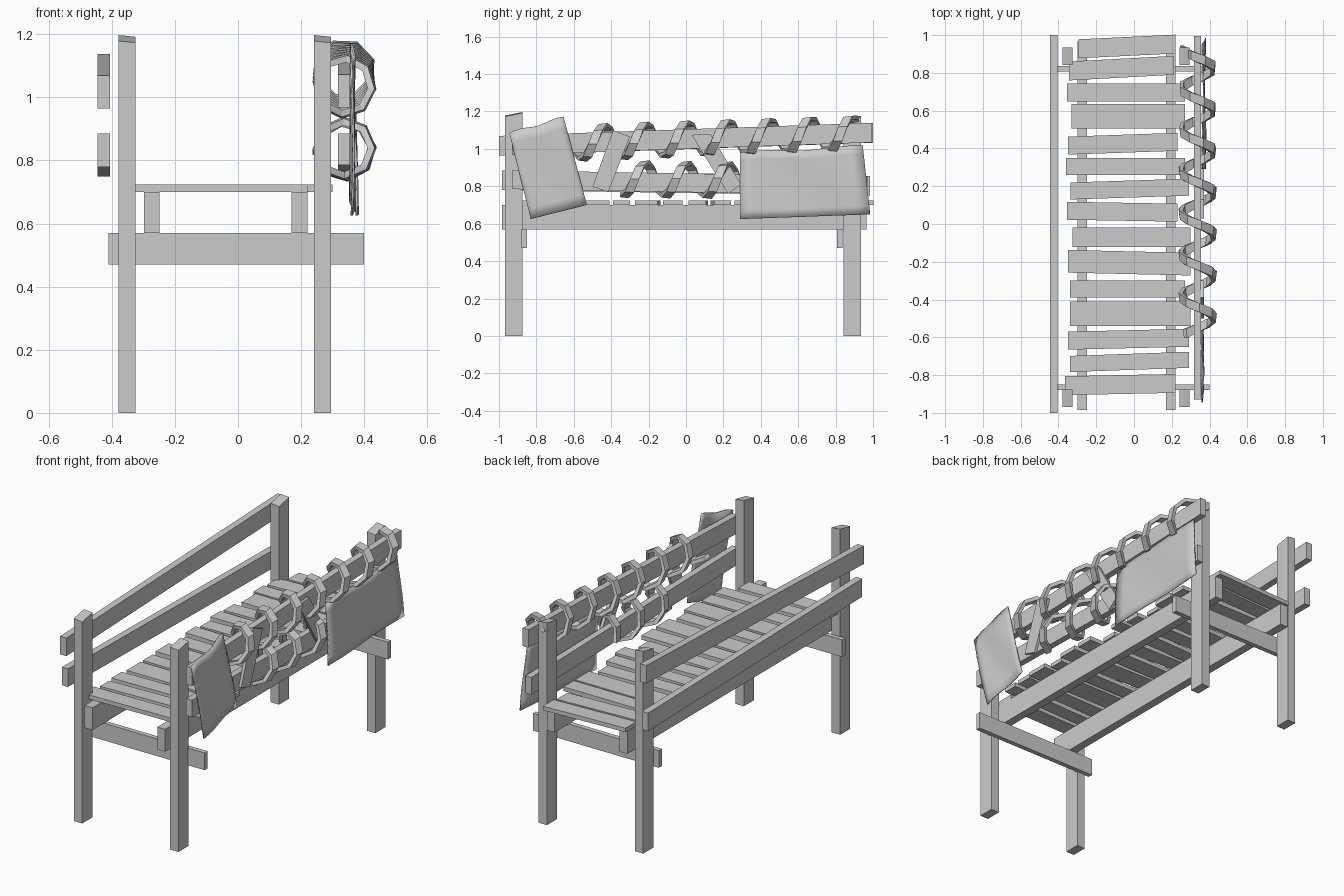
import bpy, bmesh, math

cube = bpy.data.objects.get("Cube")
if cube:
    bpy.data.objects.remove(cube, do_unlink=True)

grey = bpy.data.materials.new("plain grey")
grey.use_nodes = True
colour = (0.6, 0.6, 0.6, 1)
grey.diffuse_color = colour
grey.node_tree.nodes["Principled BSDF"].inputs["Base Color"].default_value = colour


def finish(name, bm, smooth=None):
    bmesh.ops.recalc_face_normals(bm, faces=bm.faces)
    mesh = bpy.data.meshes.new(name)
    bm.to_mesh(mesh)
    bm.free()
    mesh.materials.append(grey)
    ob = bpy.data.objects.new(name, mesh)
    bpy.context.collection.objects.link(ob)
    if smooth:
        bpy.ops.object.select_all(action='DESELECT')
        ob.select_set(True)
        bpy.context.view_layer.objects.active = ob
        bpy.ops.object.shade_smooth_by_angle(angle=math.radians(smooth))
    return ob


def slab(name, outline, axis, lo, hi):
    """Extrude a flat outline along one axis (0, 1 or 2)."""
    bm = bmesh.new()
    rings = []
    for level in (lo, hi):
        ring = []
        for point in outline:
            co = list(point)
            co.insert(axis, level)
            ring.append(bm.verts.new(co))
        rings.append(ring)
        bm.faces.new(ring)
    n = len(outline)
    for i in range(n):
        j = (i + 1) % n
        bm.faces.new((rings[0][i], rings[0][j], rings[1][j], rings[1][i]))
    return finish(name, bm)


def rail(name, x0, x1, y0, y1, z0, z1, height):
    """Sloping rail running front to back; z0 and z1 are the end centres."""
    h = height / 2
    slab(name, [(y0, z0 - h), (y1, z1 - h), (y1, z1 + h), (y0, z0 + h)], 0, x0, x1)


# Six-sided posts with slanted tops
def post(name, x, y, top):
    bm = bmesh.new()
    bmesh.ops.create_cone(bm, cap_ends=True, segments=6, radius1=0.054,
                          radius2=0.054, depth=1)
    for v in bm.verts:
        a = math.atan2(v.co.y, v.co.x)
        a = round(a / (math.pi / 3)) * math.pi / 3
        dx, dy = 0.054 * math.cos(a), 0.054 * math.sin(a)
        z = top + 0.2 * dy - 0.1 * dx if v.co.z > 0 else 0
        v.co = (x + dx, y + dy, z)
    finish(name, bm, 65)


for side, x in (("right", -0.352), ("left", 0.268)):
    post("front_post_" + side, x, -0.922, 1.185)
    post("back_post_" + side, x, 0.888, 1.165)

# Cross beams and stringers under the deck
for name, y in (("front_cross_beam", -0.865), ("back_cross_beam", 0.822)):
    slab(name, [(-0.41, 0.47), (0.4, 0.47), (0.4, 0.57), (-0.41, 0.57)], 1,
         y - 0.014, y + 0.014)
for name, x in (("stringer_right", -0.273), ("stringer_left", 0.195)):
    rail(name, x - 0.025, x + 0.025, -0.985, 0.965, 0.635, 0.635, 0.13)

# Uneven deck planks: centre y, width, right end, left end, skew
planks = [
    (0.94, 0.1, -0.295, 0.22, 0.025), (0.825, 0.1, -0.345, 0.21, 0.03),
    (0.695, 0.095, -0.355, 0.27, 0), (0.57, 0.13, -0.33, 0.27, 0),
    (0.425, 0.095, -0.35, 0.23, 0.02), (0.305, 0.09, -0.36, 0.27, 0),
    (0.185, 0.09, -0.335, 0.29, 0.02), (0.065, 0.095, -0.355, 0.23, -0.01),
    (-0.07, 0.105, -0.325, 0.3, 0), (-0.205, 0.12, -0.35, 0.3, -0.015),
    (-0.345, 0.09, -0.34, 0.27, 0), (-0.475, 0.13, -0.34, 0.3, 0),
    (-0.61, 0.095, -0.35, 0.29, 0.015), (-0.73, 0.085, -0.34, 0.29, 0.022),
    (-0.85, 0.1, -0.365, 0.22, 0.012)]
for i, (y, w, x0, x1, skew) in enumerate(planks):
    a, b, h = y - skew / 2, y + skew / 2, w / 2
    slab(f"deck_plank_{i + 1}", [(x0, a - h), (x1, b - h), (x1, b + h), (x0, a + h)],
         2, 0.7, 0.724)

# Hand rails
rail("upper_rail_right", -0.445, -0.405, -1, 1, 1.017, 1.085, 0.105)
rail("lower_rail_right", -0.445, -0.405, -0.985, 0.985, 0.832, 0.802, 0.105)
rail("upper_rail_left", 0.317, 0.355, -0.93, 0.995, 1.02, 1.087, 0.105)
rail("lower_rail_left", 0.317, 0.355, -0.93, 0.97, 0.835, 0.802, 0.1)

# Slanted braces between the rails
slab("front_brace", [(-0.39, 1.1), (-0.3, 1.065), (-0.415, 0.77), (-0.5, 0.797)],
     0, 0.353, 0.37)
slab("back_brace", [(0.03, 1.075), (0.13, 1.08), (0.295, 0.81), (0.225, 0.76)],
     0, 0.353, 0.37)


# Straps coiled around the rails
def coil(name, y0, y1, z0, slope, radius, pitch=0.22, per_turn=8):
    bm = bmesh.new()
    steps = round((y1 - y0) / pitch * per_turn)
    last = None
    for i in range(steps + 1):
        y = y0 + (y1 - y0) * i / steps
        a = math.pi / 2 + 2 * math.pi * y / pitch
        ring = []
        for dr, dy in ((-0.014, -0.024), (0.008, -0.024), (0.014, 0.024), (-0.008, 0.024)):
            r = radius + dr
            ring.append(bm.verts.new((0.337 + r * math.cos(a), y + dy,
                                      z0 + slope * y + r * math.sin(a))))
        if last:
            for k in range(4):
                m = (k + 1) % 4
                bm.faces.new((last[k], last[m], ring[m], ring[k]))
        else:
            bm.faces.new(ring)
        last = ring
    bm.faces.new(last)
    finish(name, bm)


coil("upper_coil", -0.58, 0.92, 1.053, 0.035, 0.088)
coil("lower_coil", -0.33, 0.28, 0.835, -0.01, 0.088)


# Hanging cloths: corners run bottom front, bottom back, top back, top front
def cloth(name, corners, x_low, x_top, wave, nu=10, nv=8):
    bm = bmesh.new()
    (ay, az), (by, bz), (cy, cz), (dy, dz) = corners
    grid = []
    for j in range(nv + 1):
        v = j / nv
        row = []
        for i in range(nu + 1):
            u = i / nu
            y = (1 - v) * ((1 - u) * ay + u * by) + v * ((1 - u) * dy + u * cy)
            z = (1 - v) * ((1 - u) * az + u * bz) + v * ((1 - u) * dz + u * cz)
            z += 0.006 * math.sin(9 * u) * v
            x = x_low + (x_top - x_low) * v + wave * math.sin(7 * u + 4 * v)
            row.append(bm.verts.new((x, y, z)))
        grid.append(row)
    for low, high in zip(grid, grid[1:]):
        for i in range(nu):
            bm.faces.new((low[i], low[i + 1], high[i + 1], high[i]))
    ob = finish(name, bm, 40)
    mod = ob.modifiers.new("thickness", 'SOLIDIFY')
    mod.thickness = 0.007
    mod.offset = 0


cloth("front_cloth", [(-0.83, 0.625), (-0.53, 0.7), (-0.655, 1.17), (-0.945, 1.085)],
      0.36, 0.364, 0.005)
cloth("back_cloth", [(0.29, 0.625), (0.985, 0.65), (0.945, 1.015), (0.29, 0.98)],
      0.375, 0.365, 0.005)
